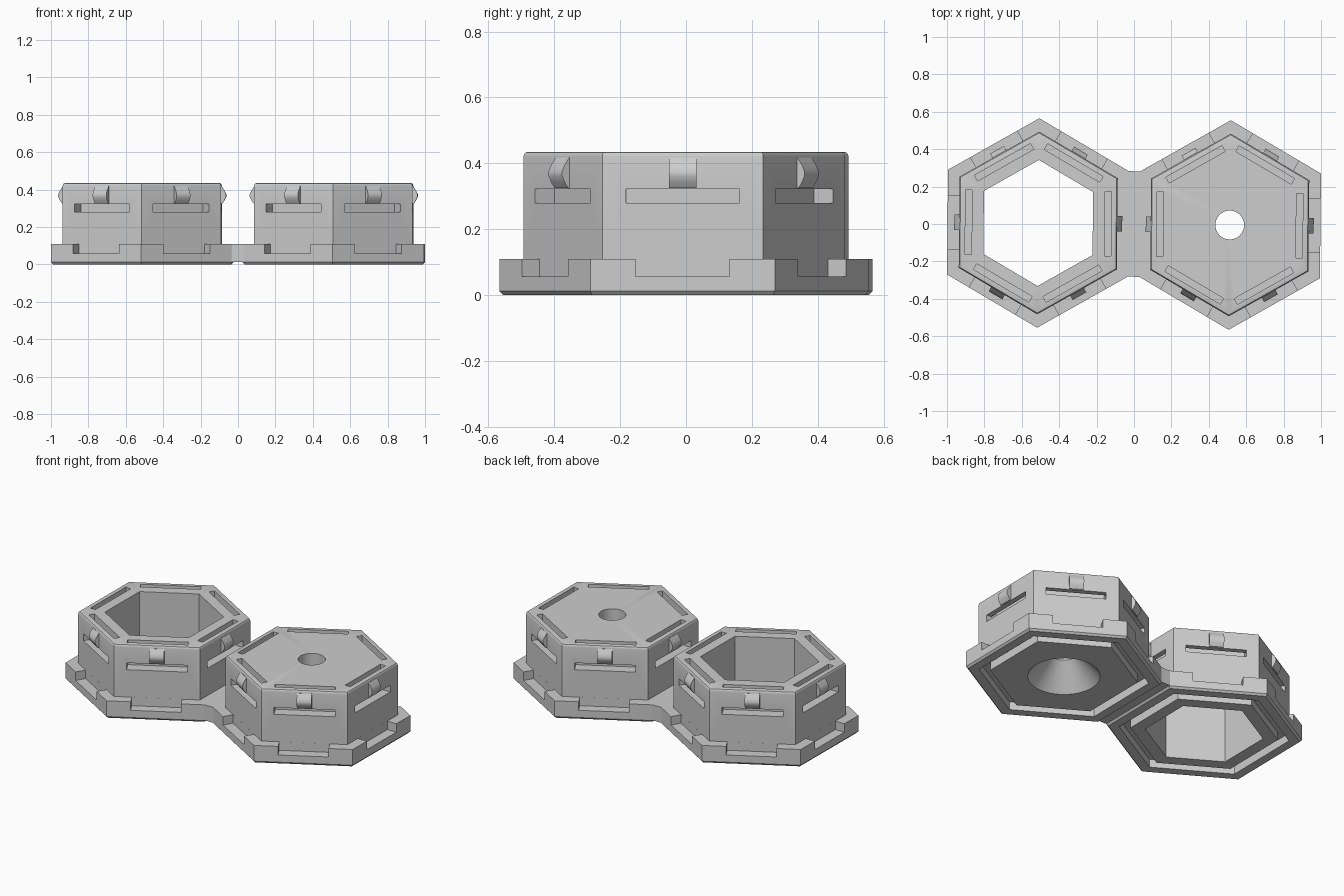
import bpy, bmesh, math
from mathutils import Matrix, Vector

if "Cube" in bpy.data.objects:
    bpy.data.objects.remove(bpy.data.objects["Cube"])

TILT = Matrix.Rotation(math.radians(-0.6), 4, 'Z')
C = 0.512          # distance of each cell from the middle

grey = bpy.data.materials.new("plain_grey")
grey.diffuse_color = (0.61, 0.61, 0.61, 1)
grey.use_nodes = True
grey.node_tree.nodes["Principled BSDF"].inputs["Base Color"].default_value = grey.diffuse_color


def finish(bm, name, cx=0.0):
    bmesh.ops.recalc_face_normals(bm, faces=bm.faces[:])
    me = bpy.data.meshes.new(name)
    bm.to_mesh(me)
    bm.free()
    me.transform(TILT @ Matrix.Translation((cx, 0, 0)))
    me.materials.append(grey)
    ob = bpy.data.objects.new(name, me)
    bpy.context.collection.objects.link(ob)
    return ob


def lathe(bm, profile, sides, closed=False):
    """Rings of (radius, z) joined into a prism-like solid."""
    rings = []
    for r, z in profile:
        rings.append([bm.verts.new((r * math.cos(math.pi / 2 + 2 * math.pi * i / sides),
                                    r * math.sin(math.pi / 2 + 2 * math.pi * i / sides), z))
                      for i in range(sides)])
    pairs = list(zip(rings, rings[1:]))
    if closed:
        pairs.append((rings[-1], rings[0]))
    else:
        bm.faces.new(rings[0])
        bm.faces.new(rings[-1])
    for a, b in pairs:
        for i in range(sides):
            j = (i + 1) % sides
            bm.faces.new((a[i], a[j], b[j], b[i]))


def side_extrusion(bm, profile, half, angle):
    """Extrude an (outward, z) profile along one side of the hexagon."""
    rot = Matrix.Rotation(angle, 4, 'Z')
    a, b = [[bm.verts.new(rot @ Vector((d, s * half, z))) for d, z in profile] for s in (-1, 1)]
    bm.faces.new(a)
    bm.faces.new(b)
    n = len(profile)
    for i in range(n):
        j = (i + 1) % n
        bm.faces.new((a[i], a[j], b[j], b[i]))


def cut(ob, cutter):
    cutter.hide_render = True
    m = ob.modifiers.new("cut", 'BOOLEAN')
    m.operation = 'DIFFERENCE'
    m.solver = 'EXACT'
    m.object = cutter
    bpy.context.view_layer.objects.active = ob
    bpy.ops.object.modifier_apply(modifier=m.name)
    bpy.data.objects.remove(cutter, do_unlink=True)


def smooth(ob):
    bpy.ops.object.select_all(action='DESELECT')
    ob.select_set(True)
    bpy.context.view_layer.objects.active = ob
    bpy.ops.object.shade_smooth_by_angle(angle=math.radians(30))


# profiles: underside groove, outer shell, spring slot, flange notch, snap tab
GROOVE = [(0.4215, 0), (0.4215, 0.05), (0.485, 0.05), (0.485, 0)]
SHELL = [(0.548, 0), (0.56, 0.012), (0.56, 0.11), (0.488, 0.11),
         (0.488, 0.42), (0.486, 0.4275), (0.4815, 0.433), (0.474, 0.435)]
SLOT = [(0.355, 0.28), (0.5, 0.28), (0.5, 0.322), (0.39, 0.322), (0.39, 0.5), (0.355, 0.5)]
NOTCH = [(0.4228, 0.057), (0.55, 0.057), (0.55, 0.2), (0.4228, 0.2)]
TAB = [(0.41, 0.325), (0.428, 0.325), (0.440, 0.343), (0.449, 0.362), (0.449, 0.375),
       (0.441, 0.393), (0.424, 0.418), (0.41, 0.418)]


def cell(name, cx, inner_side, open_centre):
    # hexagonal body with flange and underside groove
    bm = bmesh.new()
    if open_centre:
        lathe(bm, GROOVE + SHELL + [(0.337, 0.435), (0.337, 0)], 6, closed=True)
    else:
        lathe(bm, GROOVE + SHELL, 6)
    body = finish(bm, name + "_body", cx)

    # funnel hole
    if not open_centre:
        bm = bmesh.new()
        lathe(bm, [(0.222, -0.02), (0.077, 0.15), (0.077, 0.6)], 40)
        cut(body, finish(bm, "funnel_cutter", cx))

    # spring slots on every side, flange notches on all but the bridge side
    bm = bmesh.new()
    for i in range(6):
        ang = i * math.pi / 3
        side_extrusion(bm, SLOT, 0.172, ang)
        if i != inner_side:
            side_extrusion(bm, NOTCH, 0.143, ang)
    cut(body, finish(bm, "slot_cutter", cx))
    smooth(body)

    # snap tabs
    bm = bmesh.new()
    for i in range(6):
        side_extrusion(bm, TAB, 0.042, i * math.pi / 3)
    smooth(finish(bm, name + "_snap_tabs", cx))


cell("open_cell", -C, 0, True)
cell("funnel_cell", C, 3, False)

# bridge joining the two flanges, with softened corners
bm = bmesh.new()
half = [(0.03, 0.282), (0.045, 0.287), (0.065, 0.300)]
top = [(-x, y) for x, y in reversed(half)] + half
loop = top + [(x, -y) for x, y in reversed(top)]
base = bm.faces.new([bm.verts.new((x, y, 0.014)) for x, y in loop])
ext = bmesh.ops.extrude_face_region(bm, geom=[base])
bmesh.ops.translate(bm, vec=(0, 0, 0.096),
                    verts=[v for v in ext["geom"] if isinstance(v, bmesh.types.BMVert)])
finish(bm, "bridge")
